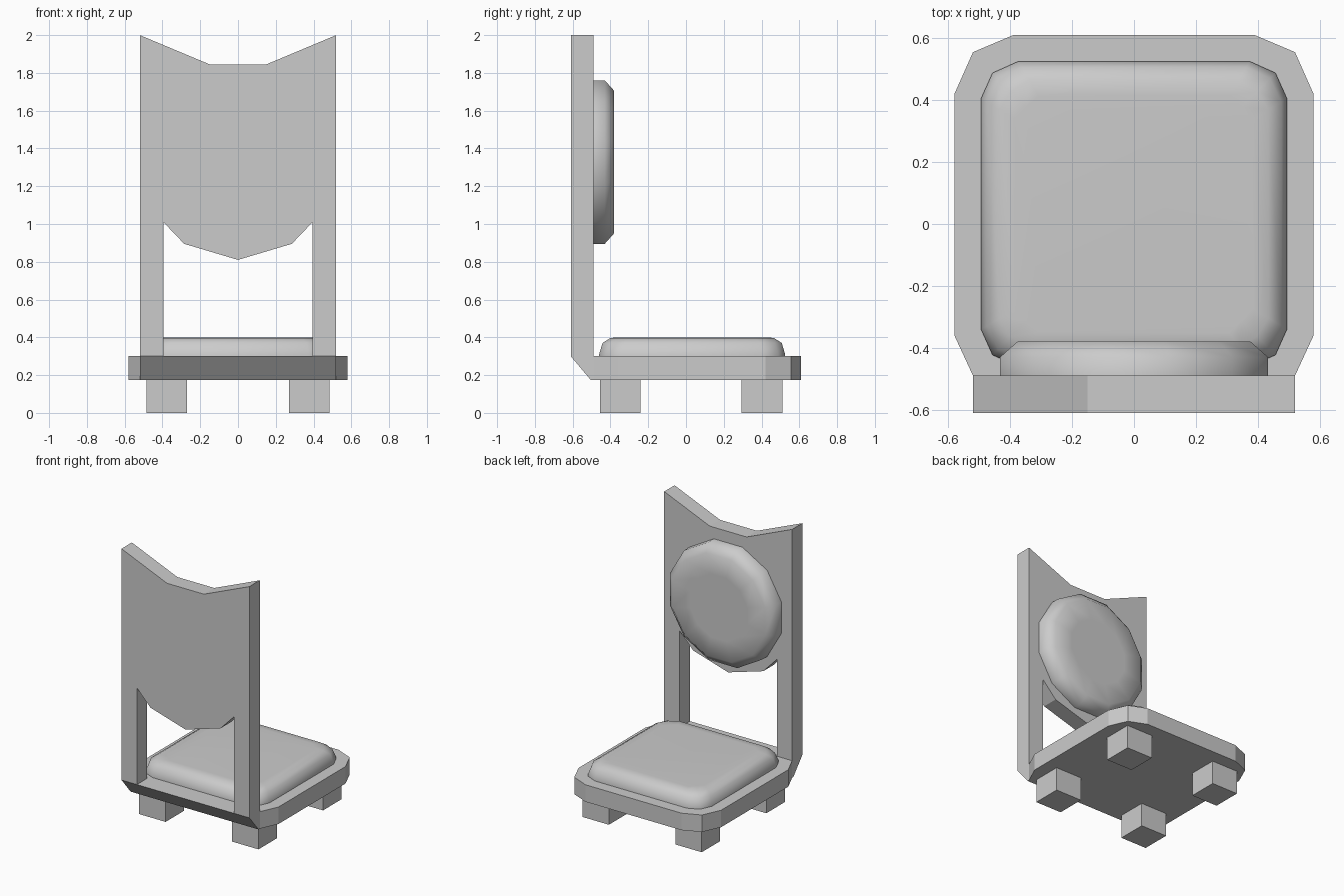
import bpy, bmesh, math

if "Cube" in bpy.data.objects:
    bpy.data.objects.remove(bpy.data.objects["Cube"])


def mirror_outline(half):
    """Complete a right-hand half outline by mirroring it across x = 0."""
    return half + [(-x, y) for x, y in reversed(half) if x != 0]


def loft(name, rings, cap_start=True, smooth=False):
    bm = bmesh.new()
    loops = [[bm.verts.new(p) for p in ring] for ring in rings]
    n = len(loops[0])
    for a, b in zip(loops, loops[1:]):
        for i in range(n):
            j = (i + 1) % n
            bm.faces.new((a[i], a[j], b[j], b[i]))
    bm.faces.new(loops[-1])
    if cap_start:
        bm.faces.new(list(reversed(loops[0])))
    bmesh.ops.recalc_face_normals(bm, faces=bm.faces[:])
    for f in bm.faces:
        f.smooth = smooth
    me = bpy.data.meshes.new(name)
    bm.to_mesh(me)
    bm.free()
    ob = bpy.data.objects.new(name, me)
    bpy.context.collection.objects.link(ob)
    return ob


def box(name, x, y, z):
    ring = [(x[0], y[0]), (x[1], y[0]), (x[1], y[1]), (x[0], y[1])]
    return loft(name, [[(px, py, h) for px, py in ring] for h in z])


# Seat board with clipped corners
seat = mirror_outline([(0.52, -0.49), (0.58, -0.36), (0.58, 0.42),
                       (0.52, 0.555), (0.39, 0.61)])
loft("seat", [[(x, y, z) for x, y in seat] for z in (0.175, 0.30)])

# Bevelled rail joining the backrest to the seat
rail = [(-0.61, 0.30), (-0.49, 0.30), (-0.455, 0.175), (-0.505, 0.175)]
loft("back_rail", [[(x, y, z) for y, z in rail] for x in (-0.52, 0.52)])

# Backrest with notched top and posts around the opening
back = mirror_outline([(0, 0.81), (0.285, 0.895), (0.395, 1.01), (0.395, 0.30),
                       (0.52, 0.30), (0.52, 2.0), (0.15, 1.845)])
loft("backrest", [[(x, y, z) for x, z in back] for y in (-0.61, -0.49)])


# Seat cushion, rounded over towards the top
def cushion_ring(inset, z):
    hx, hy, cy = 0.494 - inset, 0.4925 - inset, 0.0325
    c, d = 0.12 - inset * 0.4, 0.037
    q = [(hx, -hy + c), (hx - d, -hy + d), (hx - c, -hy)]
    half = list(reversed(q)) + [(x, -y) for x, y in q]
    return [(x, y + cy, z) for x, y in mirror_outline(half)]


loft("seat_cushion", [cushion_ring(i, z) for i, z in
                      ((0, 0.29), (0, 0.31), (0.018, 0.37), (0.06, 0.397), (0.11, 0.40))],
     cap_start=False, smooth=True)


# Twelve-sided back cushion
def disc_ring(r, y):
    angles = [math.radians(15 + 30 * i) for i in range(12)]
    return [(r * math.cos(a), y, 1.328 + r * math.sin(a)) for a in angles]


loft("back_cushion", [disc_ring(r, y) for r, y in
                      ((0.448, -0.50), (0.448, -0.43), (0.39, -0.38), (0.24, -0.38))],
     cap_start=False, smooth=True)

# Four block feet
for side, x in (("left", (-0.485, -0.27)), ("right", (0.27, 0.485))):
    for end, y in (("rear", (-0.455, -0.24)), ("front", (0.295, 0.51))):
        box(f"{end}_{side}_foot", x, y, (0, 0.175))
